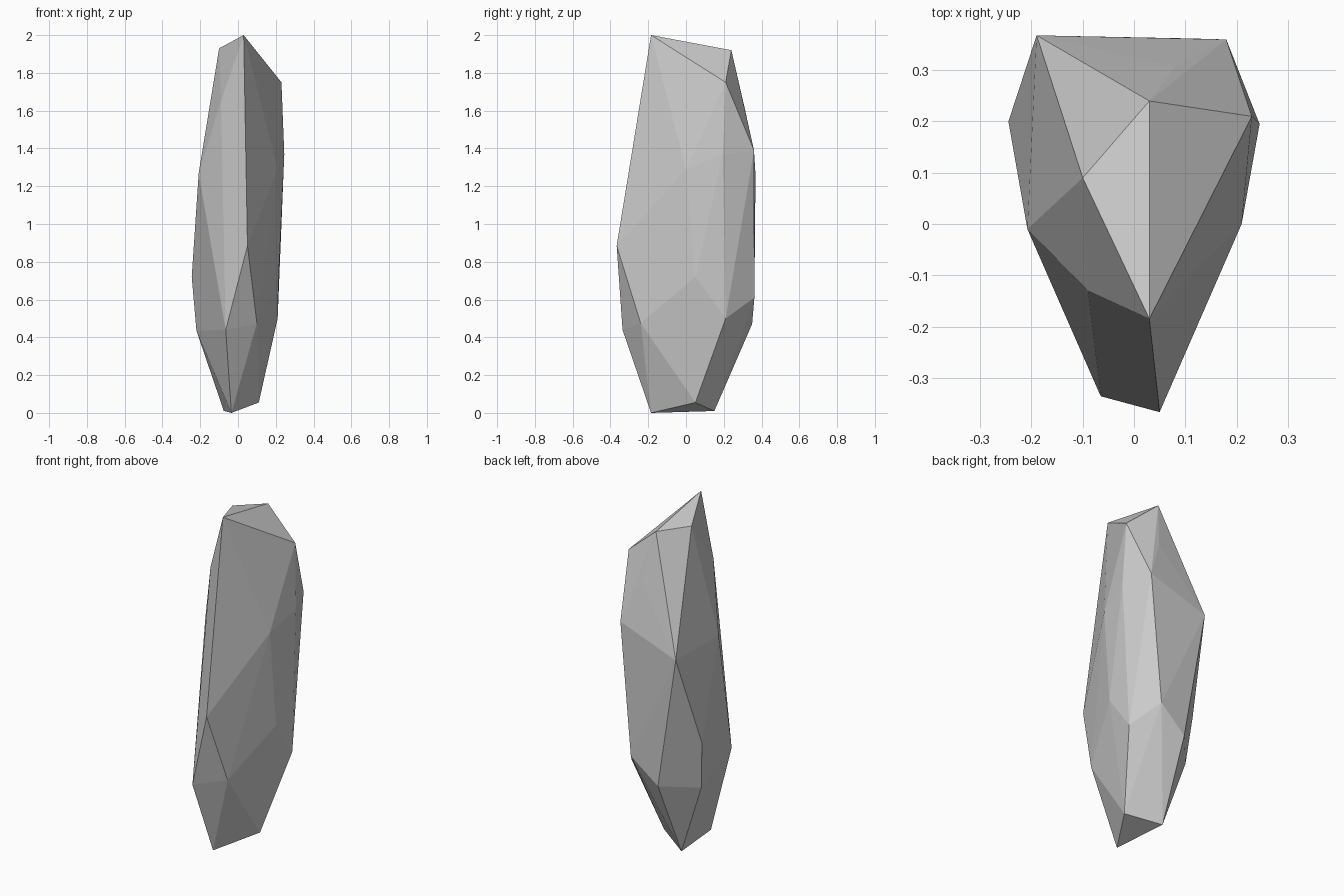
import bpy, bmesh

# Corner points of the faceted stone, from the tip down to the foot
corners = [
    # top facets
    (0.03, -0.185, 2.0), (-0.10, 0.09, 1.93), (0.03, 0.24, 1.92), (0.23, 0.21, 1.75),
    # shoulder
    (-0.09, -0.13, 1.65), (0.08, 0.307, 1.63), (0.18, 0.36, 1.39), (0.245, 0.195, 1.37),
    (0.21, 0.0, 1.29), (-0.208, -0.01, 1.27), (-0.19, 0.368, 1.26),
    # waist
    (0.05, -0.367, 0.885), (-0.245, 0.20, 0.72), (0.215, 0.05, 0.72),
    # lower ring
    (0.11, 0.362, 0.61), (0.21, 0.21, 0.50), (0.10, -0.24, 0.475), (-0.06, 0.35, 0.47),
    (-0.065, -0.336, 0.44), (-0.22, 0.17, 0.435),
    # foot
    (0.11, 0.05, 0.055), (-0.075, 0.15, 0.01), (-0.035, -0.185, 0.0),
]

# Stretch a flat-faced skin around the corners
bm = bmesh.new()
for co in corners:
    bm.verts.new(co)
bmesh.ops.convex_hull(bm, input=bm.verts[:])
bmesh.ops.delete(bm, geom=[v for v in bm.verts if not v.link_faces], context='VERTS')
bmesh.ops.recalc_face_normals(bm, faces=bm.faces[:])

mesh = bpy.data.meshes.new("standing_stone")
bm.to_mesh(mesh)
bm.free()
stone = bpy.data.objects.new("standing_stone", mesh)
bpy.context.collection.objects.link(stone)
